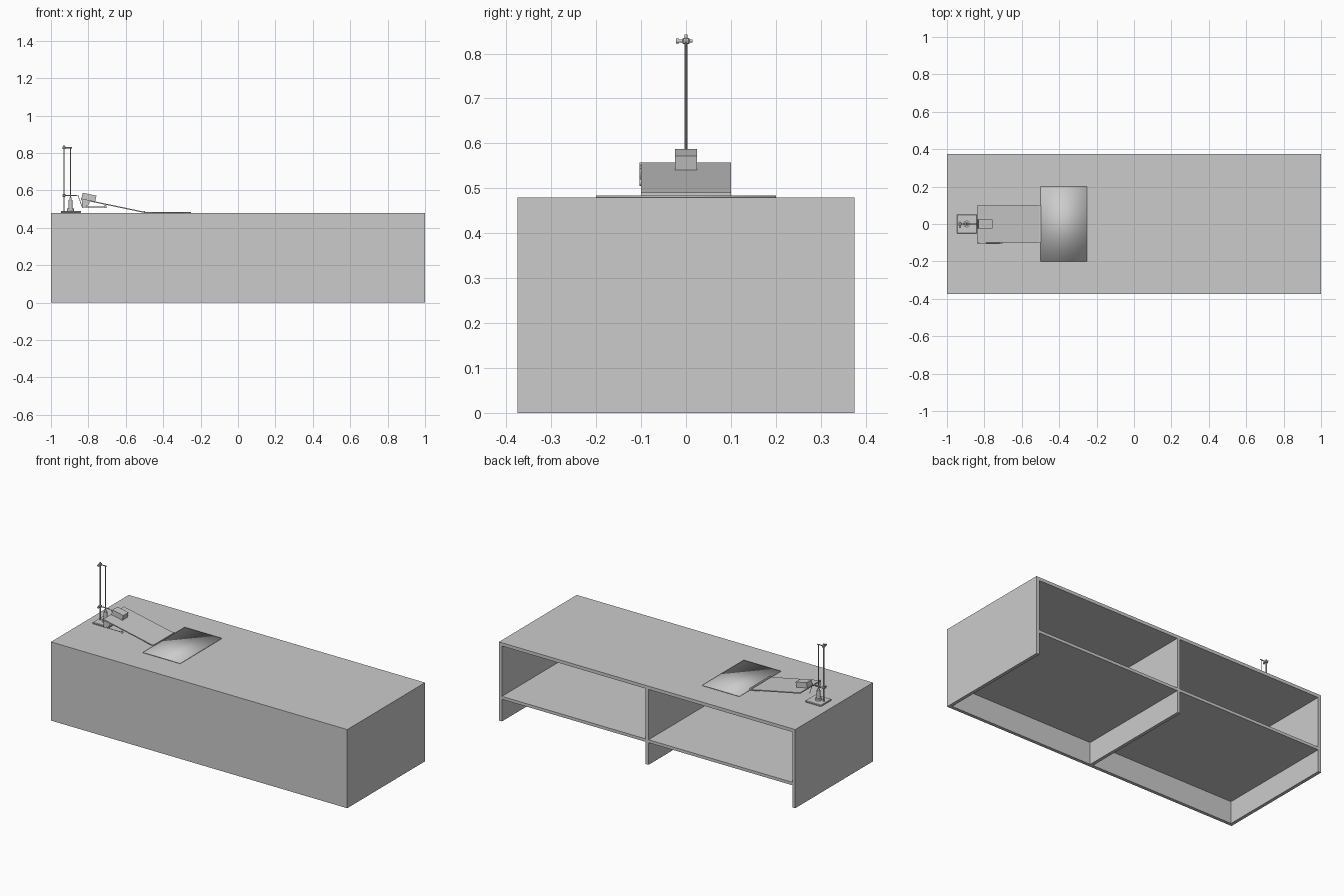
import bpy, math
from mathutils import Vector

if "Cube" in bpy.data.objects:
    bpy.data.objects.remove(bpy.data.objects["Cube"])


def box(name, x, y, z, bevel=0.0):
    """Box from (min, max) pairs."""
    bpy.ops.mesh.primitive_cube_add(size=1, location=[(a + b) / 2 for a, b in (x, y, z)])
    o = bpy.context.object
    o.name = name
    o.scale = [b - a for a, b in (x, y, z)]
    bpy.ops.object.transform_apply(location=False, rotation=False, scale=True)
    if bevel:
        m = o.modifiers.new("bevel", "BEVEL")
        m.width = bevel
    return o


def rod(name, a, b, r, sides=16):
    """Cylinder between two points."""
    a, b = Vector(a), Vector(b)
    d = b - a
    bpy.ops.mesh.primitive_cylinder_add(vertices=sides, radius=r, depth=d.length, location=(a + b) / 2)
    o = bpy.context.object
    o.name = name
    o.rotation_euler = d.to_track_quat('Z', 'Y').to_euler()
    bpy.ops.object.shade_smooth_by_angle()
    return o


def extrude_xz(name, pts, y0, y1):
    """Side profile in x,z extruded along y."""
    n = len(pts)
    v = [(x, y, z) for y in (y0, y1) for x, z in pts]
    f = [tuple(range(n)), tuple(range(2 * n - 1, n - 1, -1))]
    f += [(i, i + n, (i + 1) % n + n, (i + 1) % n) for i in range(n)]
    me = bpy.data.meshes.new(name)
    me.from_pydata(v, [], f)
    o = bpy.data.objects.new(name, me)
    bpy.context.collection.objects.link(o)
    return o


# Bench: closed front and sides, open back, divider and shelf
T, H, D = 0.02, 0.48, 0.375
for s, n in ((-1, "left"), (1, "right")):
    box(n + "_side_panel", sorted((s, s * (1 - T))), (-D, D), (0, H))
    box(n + "_shelf", sorted((s * T / 2, s * (1 - T))), (-D + T, D), (0.135, 0.153))
box("front_panel", (-1 + T, 1 - T), (-D, -D + T), (0, H))
box("bench_top", (-1 + T, 1 - T), (-D + T, D), (H - T, H))
box("divider", (-T / 2, T / 2), (-D + T, D), (0, H - T))

# Stand with upright rod and two clamps
box("stand_base", (-0.947, -0.84), (-0.05, 0.05), (H, 0.49), 0.002)
rod("stand_upright", (-0.93, 0, 0.488), (-0.93, 0, 0.842), 0.0035)
for z, end, n in ((0.828, -0.888, "upper"), (0.573, -0.868, "lower")):
    box(n + "_clamp_block", (-0.938, -0.922), (-0.008, 0.008), (z - 0.007, z + 0.007), 0.002)
    rod(n + "_clamp_arm", (-0.93, 0, z), (end, 0, z), 0.003)
    rod(n + "_clamp_screw", (-0.93, -0.022, z), (-0.93, 0.014, z), 0.0035)
    rod(n + "_clamp_knob", (-0.93, -0.022, z), (-0.93, -0.016, z), 0.006)

# Hanging line with turned weight
rod("hanging_line", (-0.895, 0, 0.56), (-0.895, 0, 0.828), 0.0022, 10)
for z0, z1, r in ((0.49, 0.503, 0.018), (0.503, 0.548, 0.011), (0.548, 0.562, 0.006)):
    rod("weight_section", (-0.895, 0, z0), (-0.895, 0, z1), r, 20)

# Sloping ramp with end stop
slope = -math.atan2(0.072, 0.34)
extrude_xz("ramp_board", [(-0.84, 0.551), (-0.84, 0.557), (-0.5, 0.486), (-0.5, 0.48)], -0.1, 0.1)
box("ramp_end_stop", (-0.508, -0.498), (-0.1, 0.1), (0.481, 0.491))

# Block resting on the upper end of the ramp
block = box("ramp_block", (-0.0375, 0.0375), (-0.025, 0.025), (-0.016, 0.016))
block.location = (-0.797, 0, 0.564)
block.rotation_euler.y = -slope

# Angle gauge and pointer on the ramp side
cx, cz = -0.835, 0.552
arc = [(cx + 0.045 * math.cos(math.radians(a)), cz + 0.045 * math.sin(math.radians(a)))
       for a in range(-90, -9, 10)]
extrude_xz("angle_gauge", [(cx, cz)] + arc, -0.103, -0.1)
rod("gauge_pivot", (cx, -0.104, cz), (cx, -0.098, cz), 0.005, 12)
rod("side_arm", (-0.83, -0.101, 0.511), (-0.71, -0.101, 0.511), 0.002, 8)
rod("side_arm_wheel", (-0.71, -0.104, 0.513), (-0.71, -0.1, 0.513), 0.008, 16)

# Cable from the stand to the gauge
pts = [(-0.868, 0, 0.573), (-0.855, 0, 0.572), (-0.845, 0, 0.545), (-0.835, 0, 0.515)]
for a, b in zip(pts, pts[1:]):
    rod("cable", a, b, 0.0015, 8)

# Landing sheet, smooth shaded
sheet = box("landing_sheet", (-0.5, -0.25), (-0.2, 0.2), (H, 0.484))
for p in sheet.data.polygons:
    p.use_smooth = True
